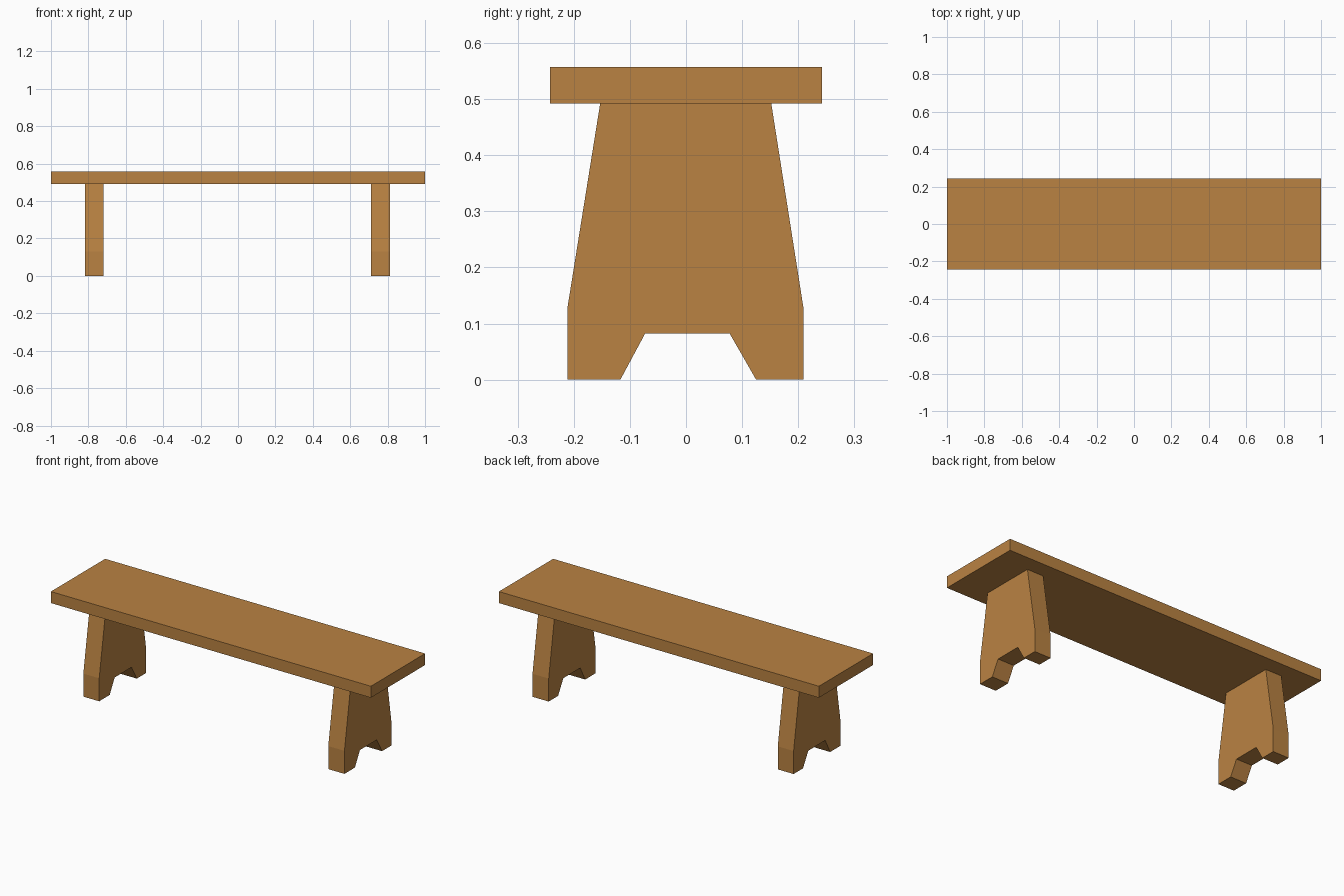
import bpy
import bmesh

if "Cube" in bpy.data.objects:
    bpy.data.objects.remove(bpy.data.objects["Cube"])

wood = bpy.data.materials.new("warm_wood")
wood.diffuse_color = (0.49, 0.225, 0.055, 1.0)
wood.use_nodes = True
wood.node_tree.nodes["Principled BSDF"].inputs["Base Color"].default_value = wood.diffuse_color

SEAT_BOTTOM, SEAT_TOP = 0.492, 0.557


def extruded_board(name, profile, x0, x1):
    """Extrude a (y, z) outline along x from x0 to x1."""
    bm = bmesh.new()
    face = bm.faces.new([bm.verts.new((x0, y, z)) for y, z in profile])
    result = bmesh.ops.extrude_face_region(bm, geom=[face])
    moved = [g for g in result["geom"] if isinstance(g, bmesh.types.BMVert)]
    bmesh.ops.translate(bm, verts=moved, vec=(x1 - x0, 0, 0))
    bmesh.ops.recalc_face_normals(bm, faces=bm.faces)
    mesh = bpy.data.meshes.new(name)
    bm.to_mesh(mesh)
    bm.free()
    mesh.materials.append(wood)
    obj = bpy.data.objects.new(name, mesh)
    bpy.context.collection.objects.link(obj)
    return obj


# Seat plank
seat_profile = [(-0.242, SEAT_BOTTOM), (0.242, SEAT_BOTTOM),
                (0.242, SEAT_TOP), (-0.242, SEAT_TOP)]
extruded_board("seat", seat_profile, -1.0, 1.0)

# Tapered leg boards with a notch cut between the feet
leg_profile = [(-0.211, 0), (-0.117, 0), (-0.073, 0.082), (0.078, 0.082),
               (0.125, 0), (0.209, 0), (0.209, 0.13),
               (0.152, SEAT_BOTTOM), (-0.153, SEAT_BOTTOM), (-0.211, 0.13)]
for name, x0, x1 in (("left_leg", -0.819, -0.72), ("right_leg", 0.712, 0.813)):
    extruded_board(name, leg_profile, x0, x1)
